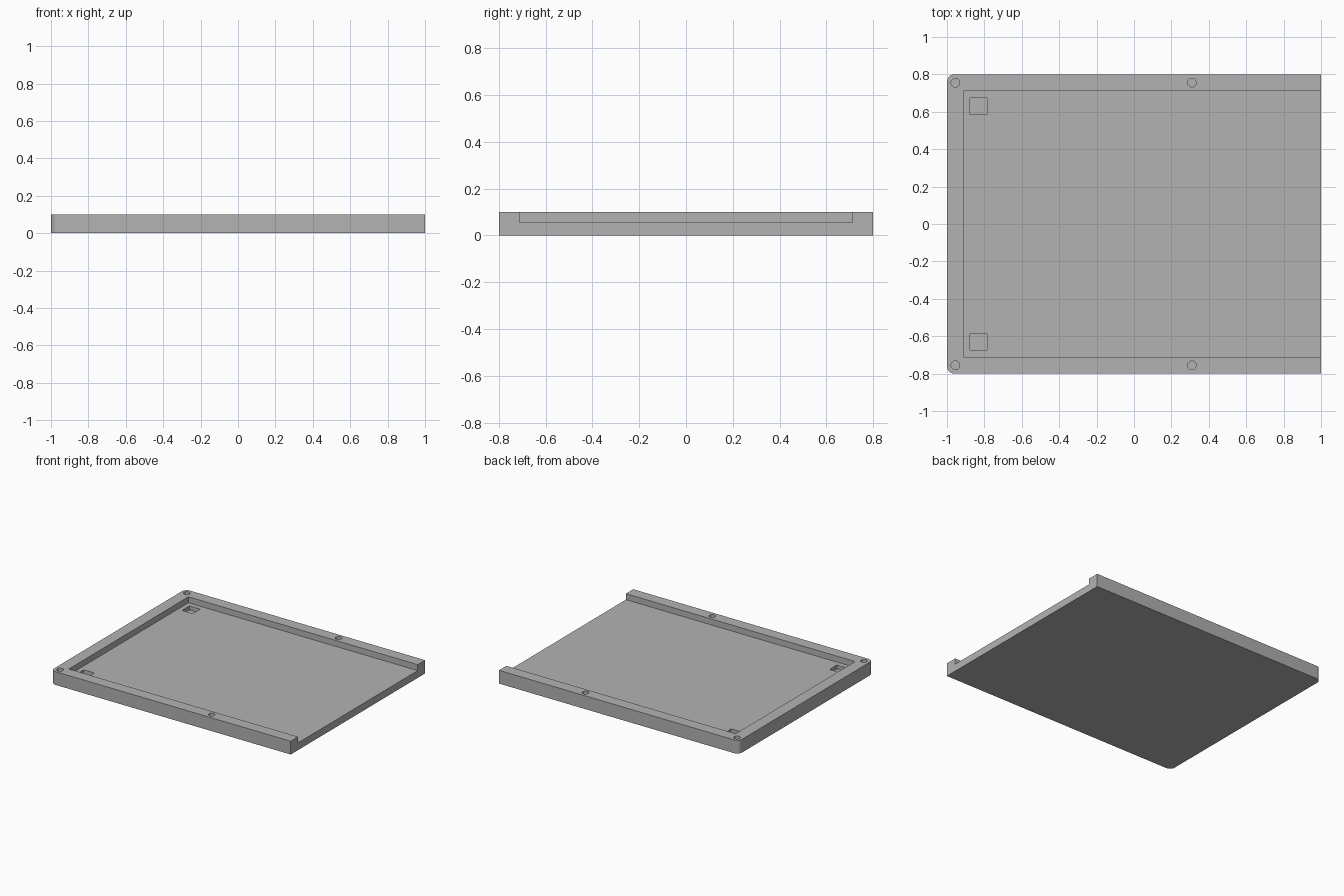
import bpy, bmesh, math

old = bpy.data.objects.get("Cube")
if old:
    bpy.data.objects.remove(old, do_unlink=True)

HALF_X, HALF_Y, HEIGHT = 1.0, 0.8, 0.1
FLOOR, RIM, CORNER = 0.055, 0.088, 0.04

grey = bpy.data.materials.new("plain grey")
grey.use_nodes = True
colour = (0.45, 0.45, 0.45, 1)
grey.diffuse_color = colour
grey.node_tree.nodes["Principled BSDF"].inputs["Base Color"].default_value = colour


def prism(name, outline, z0, z1):
    """Extrude a counter-clockwise outline from z0 up to z1."""
    bm = bmesh.new()
    base = bm.faces.new([bm.verts.new((x, y, z0)) for x, y in outline])
    top = bmesh.ops.extrude_face_region(bm, geom=[base], use_keep_orig=True)
    for v in top["geom"]:
        if isinstance(v, bmesh.types.BMVert):
            v.co.z = z1
    bmesh.ops.recalc_face_normals(bm, faces=bm.faces)
    mesh = bpy.data.meshes.new(name)
    bm.to_mesh(mesh)
    bm.free()
    mesh.materials.append(grey)
    obj = bpy.data.objects.new(name, mesh)
    bpy.context.collection.objects.link(obj)
    return obj


def arc(cx, cy, r, start, end, n):
    angles = [math.radians(start + (end - start) * i / n) for i in range(n + 1)]
    return [(cx + r * math.cos(a), cy + r * math.sin(a)) for a in angles]


def rect(x0, x1, y0, y1):
    return [(x0, y0), (x1, y0), (x1, y1), (x0, y1)]


# Tray body: rounded corners on the closed end, square on the open end
cx, cy = -HALF_X + CORNER, HALF_Y - CORNER
outline = [(HALF_X, -HALF_Y), (HALF_X, HALF_Y)]
outline += arc(cx, cy, CORNER, 90, 180, 8) + arc(cx, -cy, CORNER, 180, 270, 8)
tray = prism("tray", outline, 0, HEIGHT)

# Recess, open at the +x end
inner = HALF_Y - RIM
cutters = [prism("recess_cutter", rect(-HALF_X + RIM, 1.2, -inner, inner), FLOOR, 0.2)]

# Square sockets in the floor and screw holes in the rim, on both sides
for side in (-1, 1):
    y = side * 0.63
    cutters.append(prism("socket_cutter", rect(-0.877, -0.787, y - 0.044, y + 0.044), 0.025, 0.08))
    for x in (-0.955, 0.31):
        circle = arc(x, side * 0.755, 0.023, 0, 360, 32)[:-1]
        cutters.append(prism("screw_hole_cutter", circle, 0.03, 0.2))

bpy.ops.object.select_all(action="DESELECT")
bpy.context.view_layer.objects.active = tray
tray.select_set(True)
for cutter in cutters:
    cutter.hide_render = True
    mod = tray.modifiers.new("cut", "BOOLEAN")
    mod.operation, mod.solver, mod.object = "DIFFERENCE", "EXACT", cutter
    bpy.ops.object.modifier_apply(modifier=mod.name)
    bpy.data.objects.remove(cutter, do_unlink=True)

bpy.ops.object.shade_smooth_by_angle(angle=math.radians(30))
